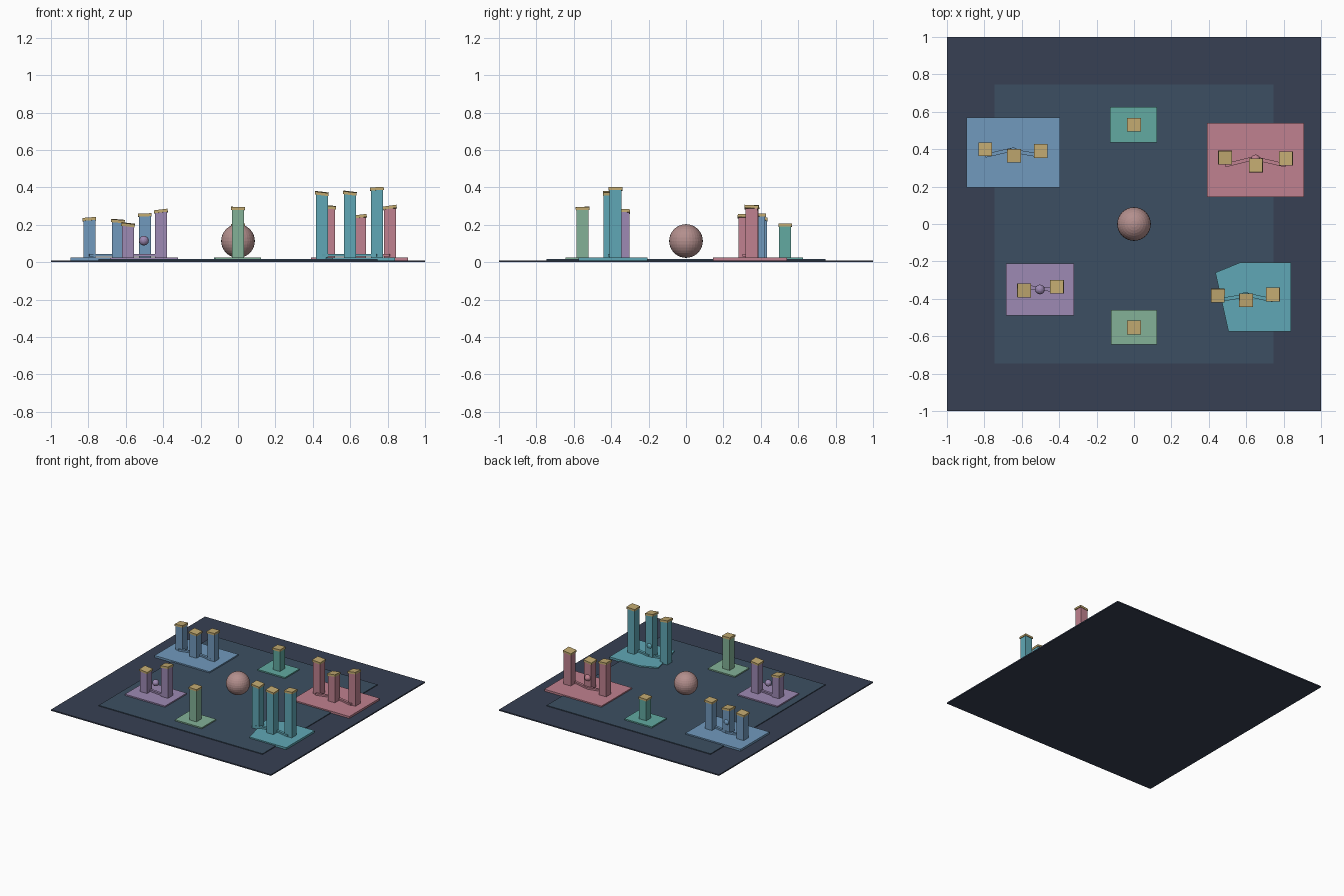
import bpy, bmesh, math

if "Cube" in bpy.data.objects:
    bpy.data.objects.remove(bpy.data.objects["Cube"])


def mat(name, r, g, b):
    m = bpy.data.materials.new(name)
    m.diffuse_color = (*[(c / 255) ** 2.2 for c in (r, g, b)], 1)
    m.use_nodes = True
    m.node_tree.nodes["Principled BSDF"].inputs["Base Color"].default_value = m.diffuse_color
    return m


def finish(name, bm, material):
    me = bpy.data.meshes.new(name)
    bm.to_mesh(me)
    bm.free()
    me.materials.append(material)
    ob = bpy.data.objects.new(name, me)
    bpy.context.collection.objects.link(ob)
    return ob


def box(name, center, size, material, rot=(0, 0, 0)):
    bm = bmesh.new()
    bmesh.ops.create_cube(bm, size=1)
    bmesh.ops.scale(bm, vec=size, verts=bm.verts)
    ob = finish(name, bm, material)
    ob.location = center
    ob.rotation_euler = rot
    return ob


def ball(name, center, radius, material, seg, rings):
    bm = bmesh.new()
    bmesh.ops.create_uvsphere(bm, u_segments=seg, v_segments=rings, radius=radius)
    ob = finish(name, bm, material)
    ob.location = center
    return ob


def slab(name, outline, z0, z1, material):
    bm = bmesh.new()
    face = bm.faces.new([bm.verts.new((x, y, z0)) for x, y in outline])
    ext = bmesh.ops.extrude_face_region(bm, geom=[face])
    top = [v for v in ext["geom"] if isinstance(v, bmesh.types.BMVert)]
    bmesh.ops.translate(bm, vec=(0, 0, z1 - z0), verts=top)
    bmesh.ops.recalc_face_normals(bm, faces=bm.faces)
    return finish(name, bm, material)


def rect(x0, x1, y0, y1):
    return [(x0, y0), (x1, y0), (x1, y1), (x0, y1)]


gold = mat("gold", 192, 168, 112)

# ground plates
box("base_plate", (0, 0, 0.005), (2, 2, 0.01), mat("dark_slate", 58, 66, 84))
box("inner_plate", (0, 0, 0.01), (1.49, 1.49, 0.012), mat("slate_blue", 62, 80, 98))

# central sphere
ball("central_sphere", (0, 0, 0.113), 0.09, mat("dusty_pink", 178, 142, 140), 32, 16)

# districts: name, colour, outline, ball centre, towers (x, y, top, cap tilt)
districts = [
    ("blue", (112, 152, 188), rect(-0.895, -0.395, 0.195, 0.57), (-0.645, 0.383),
     [(-0.795, 0.40, 0.243, -0.08), (-0.642, 0.365, 0.233, 0.08), (-0.498, 0.39, 0.265, -0.04)]),
    ("red", (190, 128, 142), rect(0.39, 0.91, 0.145, 0.54), (0.65, 0.345),
     [(0.487, 0.355, 0.307, 0.08), (0.652, 0.313, 0.257, -0.12), (0.812, 0.35, 0.305, -0.14)]),
    ("purple", (156, 136, 178), rect(-0.685, -0.32, -0.49, -0.21), (-0.503, -0.35),
     [(-0.588, -0.355, 0.213, 0.12), (-0.412, -0.335, 0.285, -0.12)]),
    ("teal", (96, 166, 180),
     [(0.505, -0.575), (0.84, -0.575), (0.84, -0.205), (0.57, -0.205), (0.435, -0.26)],
     (0.596, -0.39),
     [(0.448, -0.383, 0.38, 0.12), (0.598, -0.408, 0.382, 0.12), (0.743, -0.377, 0.405, -0.06)]),
    ("sea_green", (98, 168, 160), rect(-0.127, 0.123, 0.435, 0.625), None,
     [(0, 0.53, 0.21, -0.03)]),
    ("green", (130, 176, 150), rect(-0.123, 0.123, -0.645, -0.46), None,
     [(0, -0.553, 0.30, 0.03)]),
]

for name, rgb, outline, orb, towers in districts:
    m = mat(name, *rgb)
    slab(name + "_platform", outline, 0.009, 0.026, m)
    # towers with tilted caps
    for i, (x, y, top, tilt) in enumerate(towers):
        h = top - 0.018
        box(f"{name}_tower_{i}", (x, y, (h + 0.012) / 2), (0.064, 0.064, h - 0.012), m)
        box(f"{name}_cap_{i}", (x, y, top - 0.013), (0.073, 0.073, 0.016), gold,
            (tilt * 0.4, tilt, 0))
    # low walkways between neighbouring towers
    for i, (a, b) in enumerate(zip(towers, towers[1:])):
        dx, dy = b[0] - a[0], b[1] - a[1]
        box(f"{name}_walkway_{i}", ((a[0] + b[0]) / 2, (a[1] + b[1]) / 2, 0.036),
            (math.hypot(dx, dy), 0.02, 0.014), m, (0, 0, -math.atan2(dy, dx)))
    # floating orb
    if orb:
        ball(name + "_orb", (*orb, 0.115), 0.026, m, 16, 8)
